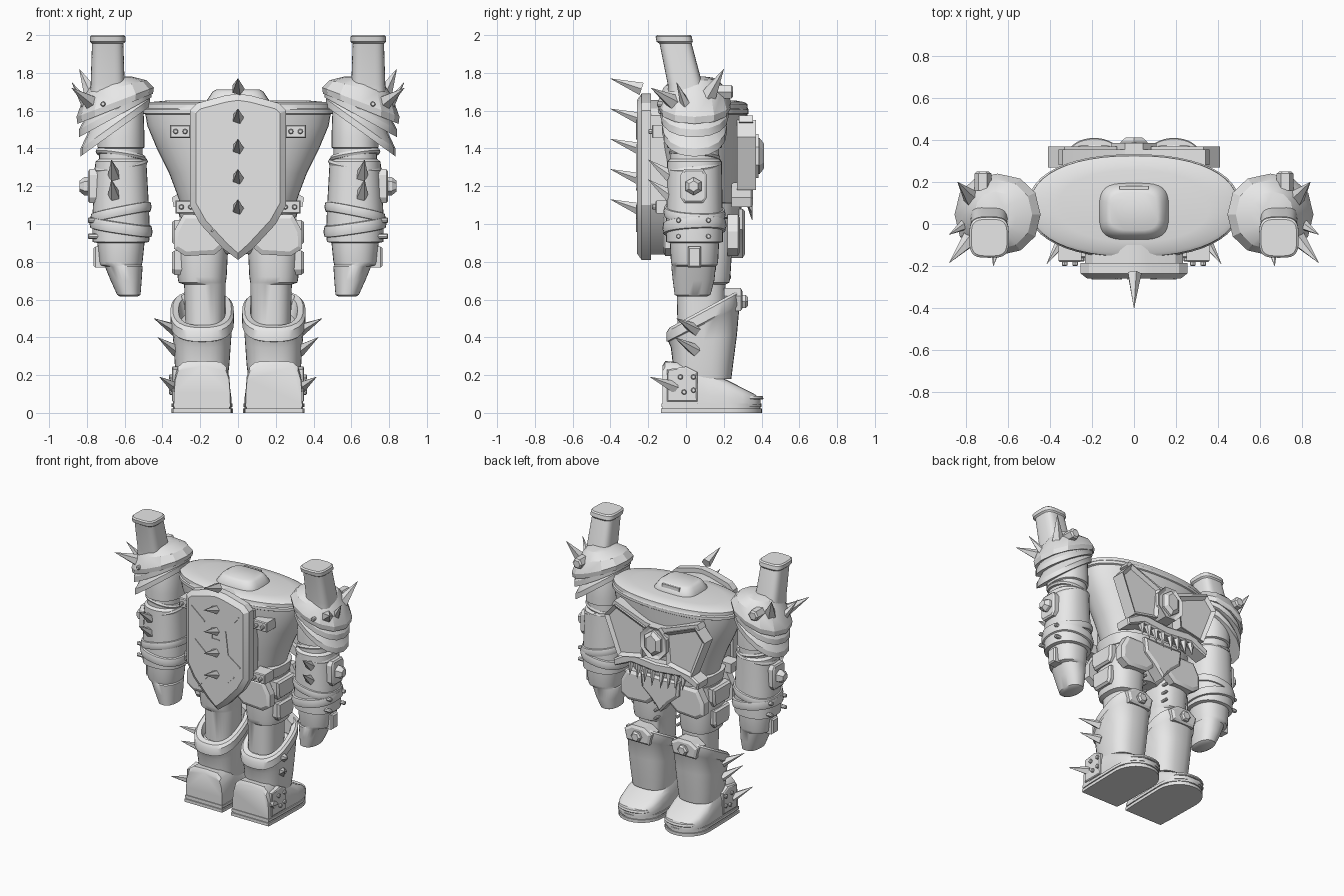
import bpy, bmesh, math
from mathutils import Vector

grey = bpy.data.materials.new("light_grey")
grey.diffuse_color = (0.8, 0.8, 0.8, 1)


def finish(name, bm, mirror=False, angle=35):
    bmesh.ops.recalc_face_normals(bm, faces=bm.faces)
    for f in bm.faces:
        f.smooth = True
    me = bpy.data.meshes.new(name)
    bm.to_mesh(me)
    bm.free()
    me.materials.append(grey)
    me.set_sharp_from_angle(angle=math.radians(angle))
    ob = bpy.data.objects.new(name, me)
    bpy.context.collection.objects.link(ob)
    if mirror:
        m = ob.modifiers.new("mirror", 'MIRROR')
        m.use_mirror_merge = False
    return ob


def skin(name, rings, mirror=False, angle=35):
    """Bridge rings of 3D points and cap both ends."""
    bm = bmesh.new()
    vs = [[bm.verts.new(p) for p in r] for r in rings]
    n = len(vs[0])
    for a, b in zip(vs, vs[1:]):
        for i in range(n):
            j = (i + 1) % n
            bm.faces.new((a[i], a[j], b[j], b[i]))
    bm.faces.new(vs[0])
    bm.faces.new(vs[-1])
    return finish(name, bm, mirror, angle)


def loft(name, rings, mirror=False, p=2.0, n=32, angle=35):
    """Rings are (cx, cy, z, rx, ry[, slope_x, slope_y])."""
    out = []
    for r in rings:
        cx, cy, z, rx, ry = r[:5]
        sx, sy = r[5:7] if len(r) > 5 else (0, 0)
        pts = []
        for i in range(n):
            t = 2 * math.pi * i / n
            c, s = math.cos(t), math.sin(t)
            x = rx * math.copysign(abs(c) ** (2 / p), c)
            y = ry * math.copysign(abs(s) ** (2 / p), s)
            pts.append((cx + x, cy + y, z + sx * x + sy * y))
        out.append(pts)
    return skin(name, out, mirror, angle)


def prism(name, pts, d0, d1, axis='y', inset=0, depth=0, mirror=False):
    """Extrude a 2D outline from d0 to d1, then inset the d1 face."""
    put = {'x': lambda a, b, d: (d, a, b), 'y': lambda a, b, d: (a, d, b),
           'z': lambda a, b, d: (a, b, d)}[axis]
    bm = bmesh.new()
    lo = [bm.verts.new(put(a, b, d0)) for a, b in pts]
    hi = [bm.verts.new(put(a, b, d1)) for a, b in pts]
    n = len(pts)
    bm.faces.new(lo)
    face = bm.faces.new(hi)
    for i in range(n):
        j = (i + 1) % n
        bm.faces.new((lo[i], lo[j], hi[j], hi[i]))
    bmesh.ops.recalc_face_normals(bm, faces=bm.faces)
    if inset:
        bmesh.ops.inset_individual(bm, faces=[face], thickness=inset, depth=depth)
    return finish(name, bm, mirror, 20)


def spike(name, base, tip, r, mirror=True, n=5):
    b, t = Vector(base), Vector(tip)
    q = (t - b).to_track_quat('Z', 'Y')
    ring = lambda c, k: [c + q @ Vector((k * math.cos(2 * math.pi * i / n),
                                         k * math.sin(2 * math.pi * i / n), 0)) for i in range(n)]
    return skin(name, [ring(b, r), ring(t, 0.001)], mirror, 20)


def ngon(cx, cy, r, n, ry=None, turn=0):
    return [(cx + r * math.cos(2 * math.pi * (i + turn) / n),
             cy + (ry or r) * math.sin(2 * math.pi * (i + turn) / n)) for i in range(n)]


def stud(name, a, b, d0, d1, axis='y', r=0.014, n=8):
    return prism(name, ngon(a, b, r, n), d0, d1, axis, r * 0.35, r * 0.3, True)


def rect(a0, a1, b0, b1):
    return [(a0, b0), (a1, b0), (a1, b1), (a0, b1)]


def sym(half):
    """Close a right-hand outline with its reflection."""
    return half + [(-x, z) for x, z in reversed(half) if x > 1e-6]


# Torso and neck
C = .085
loft("torso", [(0, C, 1.06, .29, .18), (0, C, 1.15, .32, .195), (0, C, 1.27, .365, .21),
               (0, C, 1.40, .43, .225), (0, C, 1.52, .48, .235), (0, C, 1.58, .49, .24),
               (0, C, 1.585, .505, .247), (0, C, 1.605, .505, .247), (0, C, 1.612, .495, .242),
               (0, C, 1.635, .495, .24), (0, C, 1.645, .47, .225), (0, C, 1.655, .36, .17)],
     p=2.25, n=48)
loft("neck_block", [(0, .06, 1.62, .168, .138), (0, .06, 1.655, .165, .135), (0, .06, 1.70, .135, .11),
                    (0, .06, 1.712, .115, .09)], p=3.6)
prism("neck_ridge", rect(-.07, .07, .165, .18), 1.67, 1.705, 'z')

# Waist and hips
loft("belt", [(0, C, 1.03, .29, .19), (0, C, 1.035, .31, .205), (0, C, 1.11, .325, .21),
              (0, C, 1.115, .30, .19)], p=2.8)
loft("pelvis", [(0, C, .84, .08, .10), (0, C, .90, .21, .15), (0, C, 1.05, .29, .18)], p=2.6)
for nm, y0, y1 in (("rear_hip_plate", -.06, -.11), ("front_hip_plate", .22, .275)):
    prism(nm, [(.03, 1.05), (.29, 1.05), (.34, .96), (.34, .87), (.28, .83), (.12, .84), (.03, .92)],
          y0, y1, 'y', .025, .012, True)
prism("upper_side_plate", [(-.01, .89), (.15, .89), (.17, .93), (.17, 1.02), (-.03, 1.02), (-.03, .93)],
      .28, .335, 'x', .015, .015, True)
prism("lower_side_plate", [(0, .73), (.14, .73), (.16, .76), (.16, .86), (-.02, .86), (-.02, .76)],
      .29, .335, 'x', .015, .015, True)

# Shield with a bevelled face, cracks and a row of spikes
shield = sym([(0, .81), (.08, .87), (.20, 1.0), (.255, 1.10), (.255, 1.60), (.215, 1.64), (.07, 1.68), (0, 1.69)])
prism("shield", shield, -.185, -.235, 'y', .035, .025)
prism("shield_backing", [(x * .92, 1.22 + (z - 1.22) * .93) for x, z in shield], -.10, -.19)
for a, b, c, d in ((-.20, 1.54, -.09, 1.45), (.19, 1.55, .11, 1.46), (-.17, 1.3, -.08, 1.22),
                   (.08, 1.42, .10, 1.25), (.10, 1.25, .20, 1.18), (.08, 1.03, .15, 1.1),
                   (-.14, .96, -.06, 1.06), (-.03, 1.34, -.03, 1.42), (-.03, 1.34, .03, 1.34)):
    o = Vector((b - d, c - a)).normalized() * .004
    prism("shield_crack", [(a + o.x, b + o.y), (c + o.x, d + o.y), (c - o.x, d - o.y), (a - o.x, b - o.y)],
          -.255, -.265)
for i in range(5):
    z = 1.715 - i * .16
    spike("shield_spike", (0, -.235, z), (0, -.40, z + .055), .036, False)

# Riveted plates beside the shield
for x, z, y in ((.305, 1.49, -.165), (.275, 1.09, -.145)):
    prism("rivet_plate", rect(x - .055, x + .055, z - .035, z + .035), y + .09, y - .01, 'y', .008, .006, True)
    for dx in (-.025, .025):
        stud("plate_rivet", x + dx, z, y - .01, y - .03)

# Chest emblem: framed wings, gem and fanged jaw
prism("emblem_wing", [(.08, 1.45), (.33, 1.55), (.41, 1.46), (.30, 1.18), (.10, 1.22)],
      .27, .37, 'y', .03, -.018, True)
prism("emblem_top_bar", sym([(0, 1.43), (.09, 1.44), (.36, 1.54), (.34, 1.575), (.08, 1.48), (0, 1.47)]), .28, .355)
prism("gem_frame", ngon(0, 1.36, .115, 8, .125, .5), .29, .385, 'y', .025, -.012)
prism("gem", ngon(0, 1.36, .075, 6, .095, .5), .34, .39, 'y', .028, .022)
prism("jaw_bar", sym([(0, 1.13), (.20, 1.15), (.34, 1.09), (.35, 1.14), (.22, 1.22), (0, 1.20)]),
      .24, .345, 'y', .012, .01)
for i in range(4):
    x = .035 + i * .06
    spike("fang", (x, .33, 1.15), (x, .35, 1.02 + .012 * i), .026)
prism("loin_plate", sym([(0, .82), (.07, .90), (.15, .97), (.16, 1.08), (0, 1.08)]), .22, .30, 'y', .02, .012)

# Legs
L = .19
loft("thigh", [(.175, .08, .46, .105, .125), (.175, .08, .68, .11, .13), (L, .085, .69, .125, .145),
               (L, .085, .72, .13, .15), (L, .085, .88, .138, .16), (L, .085, 1.03, .12, .155)], True, 2.5)
loft("shin", [(L, .09, .18, .135, .15), (L, .09, .26, .145, .16), (L, .095, .38, .153, .175, 0, .2),
              (L, .095, .47, .16, .188, 0, .5), (L, .095, .48, .168, .197, 0, .52),
              (L, .095, .535, .168, .197, 0, .54), (L, .095, .55, .155, .182, 0, .54),
              (L, .095, .545, .125, .15, 0, .54), (L, .095, .48, .11, .13, 0, .4)], True, 2.6)
prism("knee_plate", [(.10, .54), (.28, .54), (.30, .62), (.24, .66), (.14, .66), (.08, .62)],
      .20, .29, 'y', .02, .01, True)
prism("knee_bolt", ngon(L, .59, .04, 6), .28, .315, 'y', .012, .012, True)
for i in range(3):
    stud("thigh_stud", .09, .72 + i * .06, .18, .235, r=.01)

# Boots: sections along the foot over a two-layer sole
W = ((-.125, .148, .245), (-.11, .15, .27), (.0, .15, .262), (.06, .15, .24), (.12, .152, .212),
     (.22, .155, .17), (.30, .145, .13), (.36, .115, .10), (.395, .06, .075))
skin("boot", [[(L + a * w, y, .045 + b * (h - .045)) for a, b in
               ((-1, 0), (-1, .3), (-.96, .65), (-.86, .88), (-.65, 1), (0, 1.02),
                (.65, 1), (.86, .88), (.96, .65), (1, .3), (1, 0))] for y, w, h in W], True)


def sole(grow):
    toe = [(L + (.155 + grow) * math.cos(t), .23 + (.165 + grow) * math.sin(t))
           for t in [math.pi * i / 14 for i in range(15)]]
    return toe + [(L - .15 - grow, -.05), (L - .145 - grow, -.125 - grow),
                  (L + .145 + grow, -.125 - grow), (L + .15 + grow, -.05)]


prism("sole", sole(.008), 0, .022, 'z', mirror=True)
prism("sole_groove", sole(0), .02, .032, 'z', mirror=True)
prism("welt", sole(.006), .03, .05, 'z', mirror=True)
loft("toe_rim", [(L, .33, .07, .12, .075), (L, .33, .075, .125, .08), (L, .33, .09, .12, .075)], True)
prism("ankle_plate", [(-.10, .06), (.06, .06), (.06, .215), (.0, .245), (-.10, .23)], .30, .345, 'x', .008, .005, True)
for y, z in ((-.03, .19), (.04, .19), (-.01, .11), (.04, .12)):
    stud("ankle_stud", y, z, .34, .36, 'x')
for b, t in (((.33, .05, .44), (.445, -.05, .50)), ((.325, .05, .33), (.425, -.06, .40)),
             ((.33, -.06, .135), (.415, -.19, .19))):
    spike("leg_spike", b, t, .035)

# Arms
A, B = .62, .045
loft("arm", [(.578, .035, .615, .045, .075), (.578, .035, .625, .062, .095), (.592, .04, .70, .082, .11),
             (.605, .04, .775, .10, .118), (A, B, .782, .11, .12), (A, B, .80, .115, .125),
             (A, B, .90, .125, .13), (A, B, .905, .15, .15), (A, B, 1.0, .152, .152),
             (A, B, 1.10, .148, .148), (A, B, 1.33, .135, .145), (A, B, 1.345, .115, .13),
             (A, B, 1.40, .115, .13), (A, B, 1.405, .125, .145), (A, B, 1.46, .125, .145),
             (A, B, 1.60, .12, .14), (A, B, 1.70, .09, .11)], True, 2.3)
for nm, z, r, h, sx, sy in (("wrist_band", .985, .168, .035, .15, .05), ("upper_wrist_band", 1.06, .163, .03, -.2, -.05),
                            ("forearm_strap", 1.31, .143, .018, -.15, .1), ("elbow_strap", 1.365, .134, .016, .15, -.1)):
    loft(nm, [(A, B, z - h, r - .03, r - .03, sx, sy), (A, B, z - h * .8, r - .006, r - .004, sx, sy),
              (A, B, z, r, r + .002, sx, sy), (A, B, z + h * .8, r - .006, r - .004, sx, sy),
              (A, B, z + h, r - .03, r - .03, sx, sy)], True, 2.3)
for y, z in ((-.04, 1.02), (.12, 1.02), (-.04, .935), (.12, .935)):
    stud("wrist_stud", y, z, .72, .79, 'x')
prism("hand_plate", rect(.01, .08, .77, .88), .70, .755, 'x', .012, .01, True)
prism("forearm_gem_plate", [(-.01, 1.11), (.09, 1.11), (.11, 1.14), (.11, 1.26), (.09, 1.29), (-.01, 1.29), (-.03, 1.26), (-.03, 1.14)],
      .72, .785, 'x', .012, .008, True)
prism("forearm_gem", ngon(.04, 1.2, .048, 6, turn=.5), .77, .815, 'x', .02, .025, True)
for z in (1.255, 1.15):
    spike("forearm_spike", (.655, -.085, z), (.67, -.20, z + .085), .035)

# Layered pauldron
S, T = .65, .045
for nm, z, r, k in (("pauldron_lower_layer", 1.49, .185, -.72), ("pauldron_middle_layer", 1.565, .192, -.55)):
    loft(nm, [(S, T, z, r - .03, r - .03, k, 0), (S, T, z, r, r - .012, k, 0),
              (S, T, z + .04, r, r - .012, k, 0), (S, T, z + .11, r - .05, r - .05, k, 0)], True, 2.2, 16, 25)
loft("pauldron_dome", [(S, T, 1.615, .16, .15, -.38, 0), (S, T, 1.61, .2, .19, -.4, 0),
                       (S, T, 1.645, .205, .195, -.38, 0), (S, T, 1.72, .165, .165, -.25, 0),
                       (S + .01, T, 1.77, .10, .11, -.1, 0), (S + .01, T, 1.78, .05, .06)], True, 2.2, 12, 25)
for b, t, r in (((.77, -.06, 1.64), (.88, -.185, 1.72), .045), ((.77, .12, 1.68), (.84, .20, 1.82), .045),
                ((.80, .0, 1.63), (.88, -.05, 1.75), .03)):
    spike("shoulder_spike", b, t, r)
stud("shoulder_stud", .715, 1.635, -.10, -.15)
prism("shoulder_bolt", ngon(.72, 1.70, .04, 6), .16, .24, 'y', .012, .01, True)

# Slanted stump above each shoulder
loft("shoulder_stump", [(.69, 0, 1.70, .092, .095), (.69, -.005, 1.74, .09, .092), (.69, -.055, 1.955, .083, .085),
                        (.69, -.06, 1.965, .094, .096), (.69, -.065, 1.992, .094, .096),
                        (.69, -.065, 2.0, .085, .087)], True, 3.6)
